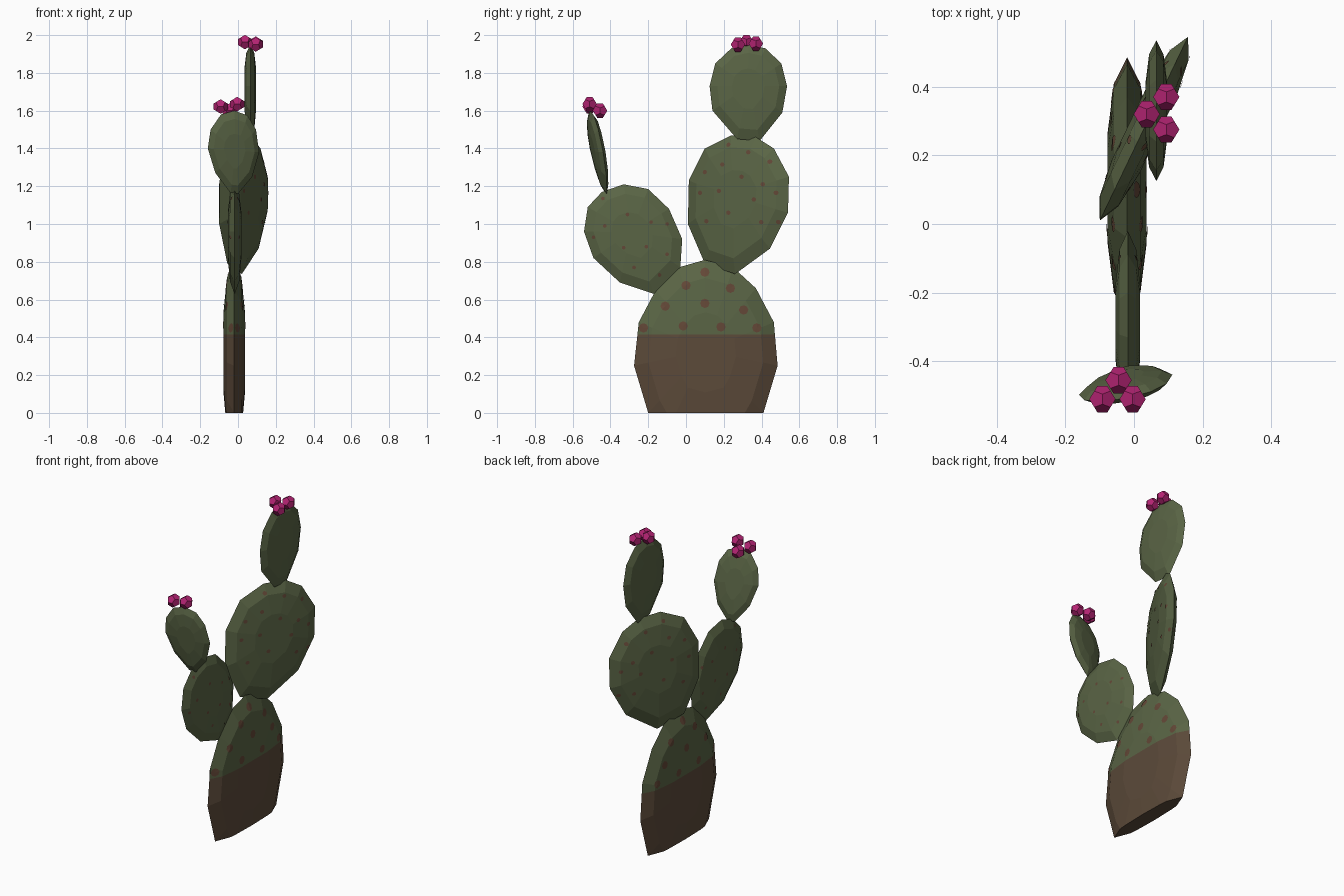
import bpy, bmesh, math
from mathutils import Vector
from mathutils.bvhtree import BVHTree

if "Cube" in bpy.data.objects:
    bpy.data.objects.remove(bpy.data.objects["Cube"])


def material(name, rgb):
    m = bpy.data.materials.new(name)
    m.diffuse_color = (*rgb, 1)
    m.use_nodes = True
    m.node_tree.nodes["Principled BSDF"].inputs["Base Color"].default_value = m.diffuse_color
    return m


GREEN = material("cactus green", (0.102, 0.130, 0.060))
BROWN = material("bark brown", (0.107, 0.069, 0.042))
SPOT = material("spot rust", (0.125, 0.064, 0.038))
PINK = material("flower pink", (0.45, 0.017, 0.17))


def finish(bm, name, mats):
    me = bpy.data.meshes.new(name)
    bm.to_mesh(me)
    bm.free()
    for m in mats:
        me.materials.append(m)
    ob = bpy.data.objects.new(name, me)
    bpy.context.collection.objects.link(ob)
    return ob


def pad(name, outline, place, half, spots=(), r=0.012, ground=False):
    """Faceted lens: outline (2D) mapped to its plane by place(), thick in the middle."""
    pts = [Vector(place(*p)) for p in outline]
    c = sum(pts, Vector()) / len(pts)
    o = Vector(place(0, 0))
    n = (Vector(place(1, 0)) - o).cross(Vector(place(0, 1)) - o).normalized()
    bm = bmesh.new()
    rim = [bm.verts.new(p) for p in pts]
    for side in (1, -1):
        prev = rim
        for scale, h in ((0.8, 0.68), (0.42, 1.0)):
            ring = [bm.verts.new(c + (p - c) * scale + n * half * h * side) for p in pts]
            for i in range(len(pts)):
                j = (i + 1) % len(pts)
                bm.faces.new((prev[i], prev[j], ring[j], ring[i]))
            prev = ring
        bm.faces.new(prev)
    mats = [GREEN]
    if ground:
        # cut flat at the ground and split off the woody lower part
        geom = lambda: bm.verts[:] + bm.edges[:] + bm.faces[:]
        bmesh.ops.bisect_plane(bm, geom=geom(), plane_co=(0, 0, 0), plane_no=(0, 0, 1), clear_inner=True)
        bmesh.ops.holes_fill(bm, edges=[e for e in bm.edges if e.is_boundary])
        bmesh.ops.bisect_plane(bm, geom=geom(), plane_co=(0, 0, 0.415), plane_no=(0, 0, 1))
        mats.append(BROWN)
        for f in bm.faces:
            f.material_index = int(f.calc_center_median().z < 0.415)
    bmesh.ops.recalc_face_normals(bm, faces=bm.faces[:])
    tree = BVHTree.FromBMesh(bm)
    finish(bm, name, mats)
    if not spots:
        return
    # spots draped on both faces of the pad
    sb = bmesh.new()
    for s in spots:
        for side in (1, -1):
            def drape(u, v):
                p = Vector(place(u, v))
                hit = tree.ray_cast(p + n * side * 0.3, -n * side)[0]
                return sb.verts.new((hit or p) + n * side * 0.003)
            mid = drape(*s)
            ring = [drape(s[0] + r * math.cos(k * math.pi / 4), s[1] + r * math.sin(k * math.pi / 4))
                    for k in range(8)]
            for k in range(8):
                tri = (mid, ring[k], ring[(k + 1) % 8])
                sb.faces.new(tri if side > 0 else tri[::-1])
    finish(sb, name + "_spots", [SPOT])


# base pad
pad("base_pad",
    [(-0.12, -0.14), (0.1, -0.2), (0.33, -0.14), (0.41, 0), (0.485, 0.25), (0.465, 0.48), (0.37, 0.66),
     (0.25, 0.77), (0.1, 0.81), (-0.04, 0.77), (-0.16, 0.65), (-0.25, 0.48), (-0.275, 0.25), (-0.2, 0)],
    lambda u, v: (-0.02, u, v), 0.057,
    [(-0.11, 0.565), (0, 0.675), (0.1, 0.745), (0.1, 0.58), (0.235, 0.66), (0.305, 0.545),
     (-0.225, 0.45), (-0.015, 0.46), (0.185, 0.455), (0.375, 0.45)], 0.025, True)

# large upper pad, turned about z
pad("upper_pad",
    [(0.1, 0.79), (0.26, 0.735), (0.445, 0.87), (0.54, 1.06), (0.545, 1.25), (0.465, 1.4),
     (0.37, 1.46), (0.24, 1.47), (0.1, 1.4), (0.015, 1.23), (0.01, 1.0)],
    lambda u, v: (0.03 + 0.48 * (u - 0.28), u, v), 0.045,
    [(0.235, 1.42), (0.345, 1.38), (0.455, 1.33), (0.115, 1.275), (0.21, 1.315), (0.315, 1.25),
     (0.425, 1.21), (0.195, 1.175), (0.09, 1.165), (0.38, 1.13), (0.49, 1.165), (0.125, 1.015),
     (0.245, 1.06), (0.415, 1.01), (0.495, 1.01)], 0.012)

# top pad
pad("top_pad",
    [(0.27, 1.45), (0.39, 1.44), (0.51, 1.59), (0.535, 1.73), (0.505, 1.85), (0.42, 1.93),
     (0.33, 1.95), (0.24, 1.93), (0.155, 1.85), (0.125, 1.73), (0.14, 1.6)],
    lambda u, v: (0.065, u, v), 0.031)

# side pad
pad("side_pad",
    [(-0.17, 0.63), (-0.03, 0.77), (-0.02, 0.92), (-0.09, 1.08), (-0.2, 1.185), (-0.33, 1.21),
     (-0.445, 1.17), (-0.52, 1.09), (-0.54, 0.96), (-0.49, 0.82), (-0.35, 0.69)],
    lambda u, v: (-0.018, u, v), 0.036,
    [(-0.44, 1.135), (-0.31, 1.05), (-0.43, 0.99), (-0.185, 1.01), (-0.33, 0.875), (-0.21, 0.88),
     (-0.275, 0.77), (-0.1, 0.84), (-0.14, 0.73), (-0.1, 1.0), (-0.49, 0.93)], 0.01)

# small leaning pad on the side pad
pad("small_pad",
    [(-0.04, 1.165), (0.0, 1.16), (0.075, 1.25), (0.112, 1.38), (0.095, 1.5), (0.05, 1.575),
     (-0.02, 1.6), (-0.09, 1.58), (-0.145, 1.5), (-0.16, 1.4), (-0.12, 1.27)],
    lambda u, v: (u, -0.425 - 0.19 * (v - 1.17) + 0.2 * (u + 0.02), v), 0.027)


def flower(name, loc, r=0.041):
    """Dodecahedron bud."""
    g = (1 + 5 ** 0.5) / 2
    co = [(x, y, z) for x in (-1, 1) for y in (-1, 1) for z in (-1, 1)]
    for a in (-1 / g, 1 / g):
        for b in (-g, g):
            co += [(0, a, b), (a, b, 0), (b, 0, a)]
    bm = bmesh.new()
    for p in co:
        bm.verts.new(Vector(loc) + Vector(p) * r / 3 ** 0.5)
    bmesh.ops.convex_hull(bm, input=bm.verts[:])
    bmesh.ops.dissolve_limit(bm, angle_limit=0.05, verts=bm.verts[:], edges=bm.edges[:])
    finish(bm, name, [PINK])


# flower clusters
for i, p in enumerate([(0.037, 0.32, 1.963), (0.094, 0.37, 1.955), (0.094, 0.275, 1.95),
                       (-0.045, -0.455, 1.6), (-0.092, -0.51, 1.622), (-0.004, -0.51, 1.635)]):
    flower("flower_%d" % (i + 1), p)
